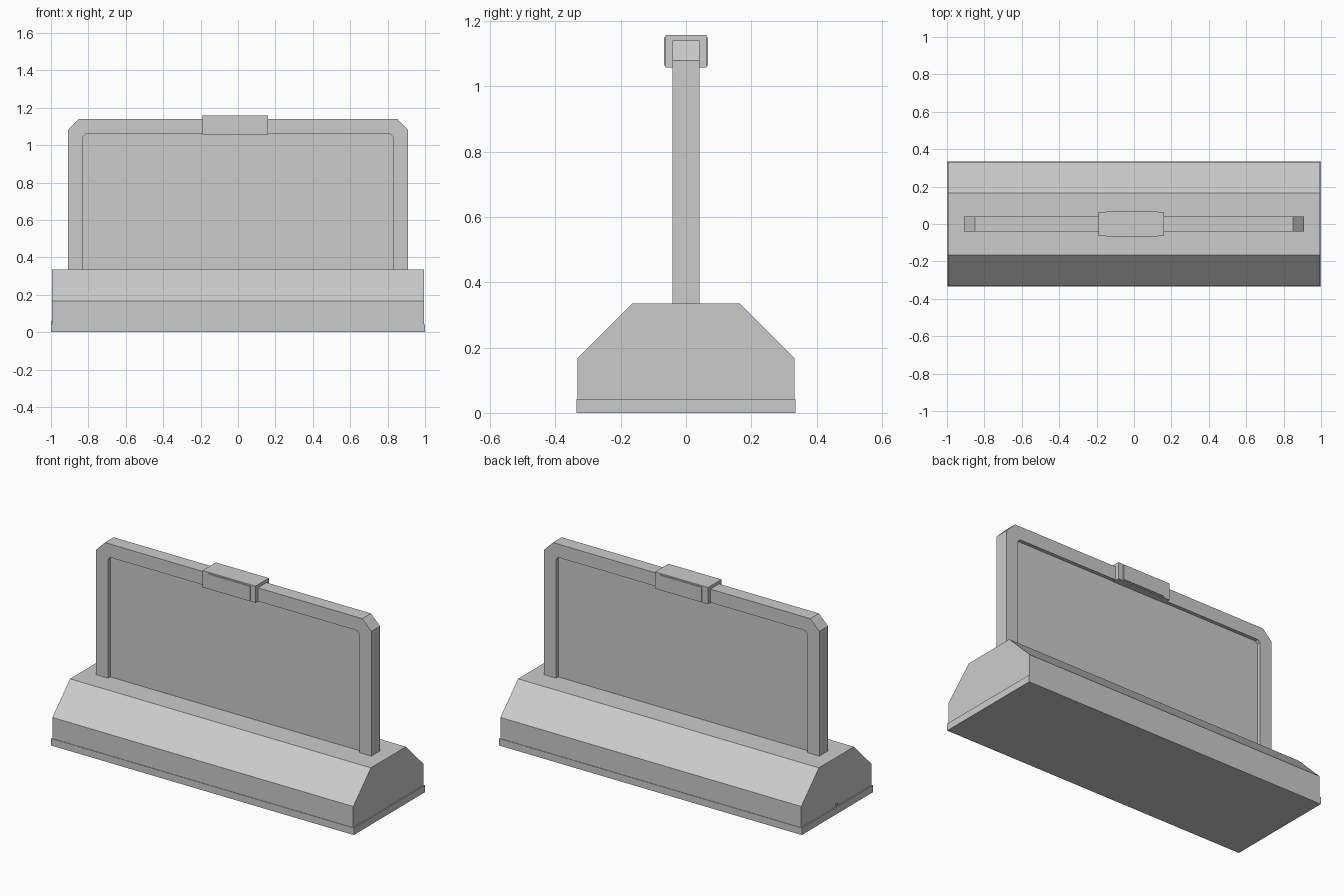
import bpy
import bmesh
from mathutils import Vector

cube = bpy.data.objects.get("Cube")
if cube:
    bpy.data.objects.remove(cube, do_unlink=True)

grey = bpy.data.materials.new("plain grey")
grey.use_nodes = True
grey.diffuse_color = (0.6, 0.6, 0.6, 1)
grey.node_tree.nodes["Principled BSDF"].inputs["Base Color"].default_value = (0.6, 0.6, 0.6, 1)


def extrude_profile(name, points, axis, half):
    """Closed prism: an outline in the (x or y, z) plane, extruded along axis from -half to half."""
    bm = bmesh.new()
    place = (lambda p, d: (d, p[0], p[1])) if axis == "x" else (lambda p, d: (p[0], d, p[1]))
    verts = [bm.verts.new(place(p, -half)) for p in points]
    face = bm.faces.new(verts)
    new = bmesh.ops.extrude_face_region(bm, geom=[face])["geom"]
    shift = Vector((2 * half, 0, 0)) if axis == "x" else Vector((0, 2 * half, 0))
    bmesh.ops.translate(bm, verts=[v for v in new if isinstance(v, bmesh.types.BMVert)], vec=shift)
    bmesh.ops.recalc_face_normals(bm, faces=bm.faces)
    mesh = bpy.data.meshes.new(name)
    bm.to_mesh(mesh)
    bm.free()
    mesh.materials.append(grey)
    obj = bpy.data.objects.new(name, mesh)
    bpy.context.collection.objects.link(obj)
    return obj


def box(name, x0, x1, half_y, z0, z1):
    return extrude_profile(name, [(x0, z0), (x1, z0), (x1, z1), (x0, z1)], "y", half_y)


def mirrored(half):
    """Complete a right-hand outline with its mirror image."""
    return half + [(-a, b) for a, b in reversed(half)]


# Sloped base on a slightly wider plinth
base_top = 0.335
extrude_profile("base", mirrored([(0.332, 0.02), (0.332, 0.168), (0.165, base_top)]), "x", 0.994)
box("plinth", -1, 1, 0.335, 0, 0.042)
box("plinth_tab", -1, -0.98, 0.008, 0.03, 0.06)

# Upright surround, open at the bottom, with chamfered corners
outer = [(0.91, base_top), (0.91, 1.08), (0.85, 1.14)]
inner = [(0.83, base_top), (0.83, 1.045), (0.815, 1.06)]
outline = mirrored(outer) + [(-a, b) for a, b in inner] + inner[::-1]
extrude_profile("surround", outline, "y", 0.041)

# Recessed panel
box("panel", -0.84, 0.84, 0.02, base_top - 0.01, 1.07)

# Clip over the top rail, with a thin raised plate on each face
box("clip", -0.19, 0.16, 0.063, 1.058, 1.158)
box("clip_plates", -0.15, 0.127, 0.068, 1.064, 1.15)
